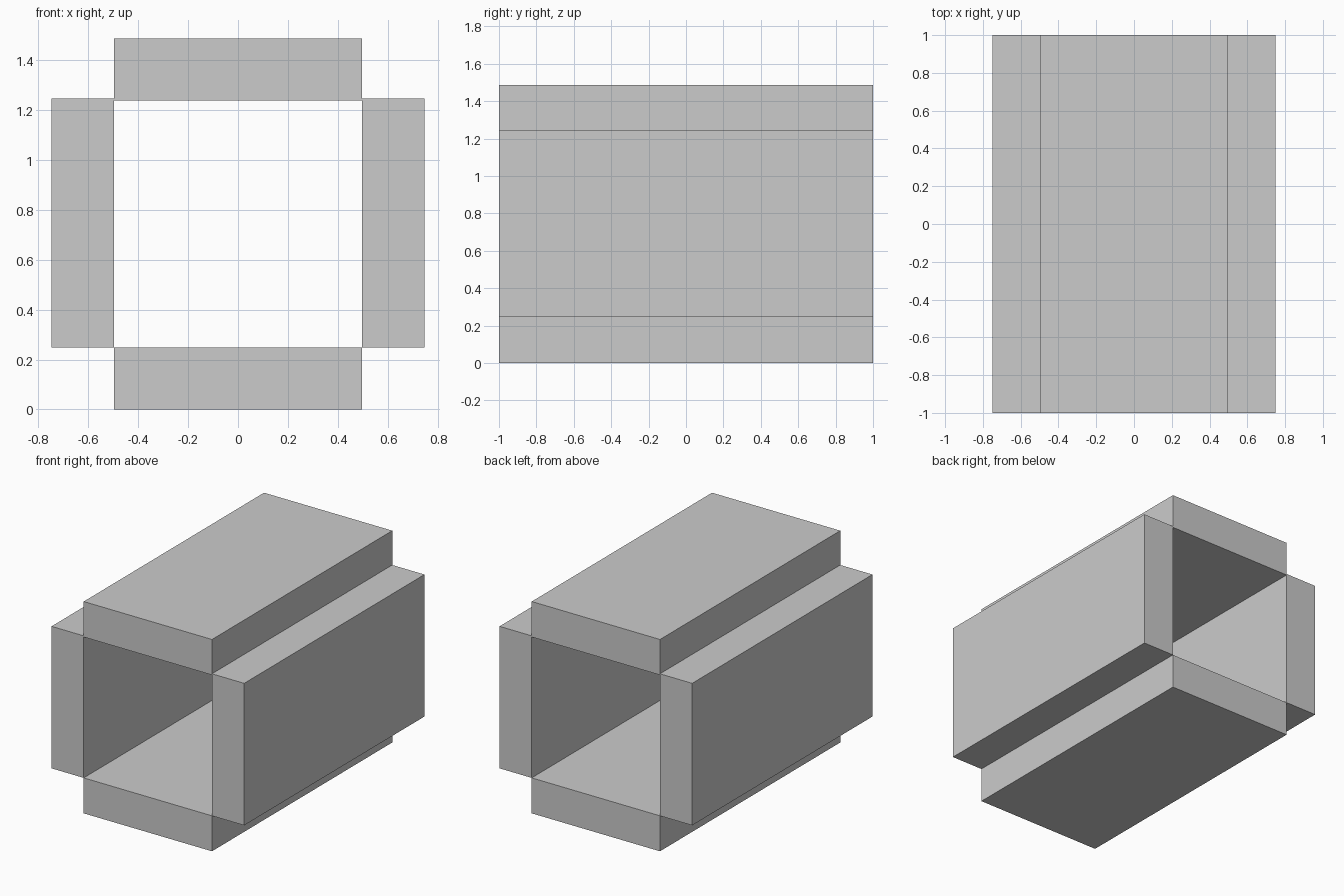
import bpy

if "Cube" in bpy.data.objects:
    bpy.data.objects.remove(bpy.data.objects["Cube"])


def box(name, x, y, z):
    """Axis-aligned box from (min, max) pairs."""
    bpy.ops.mesh.primitive_cube_add(size=1, location=[sum(r) / 2 for r in (x, y, z)])
    ob = bpy.context.object
    ob.name = name
    ob.scale = [r[1] - r[0] for r in (x, y, z)]
    bpy.ops.object.transform_apply(location=False, rotation=False, scale=True)
    return ob


LENGTH = (-1, 1)
INNER, OUTER = 0.498, 0.748

# Floor and roof slabs
box("floor_slab", (-INNER, INNER), LENGTH, (0, 0.249))
box("roof_slab", (-INNER, INNER), LENGTH, (1.238, 1.487))

# Side walls
box("left_wall", (-OUTER, -INNER), LENGTH, (0.249, 1.246))
box("right_wall", (INNER, OUTER), LENGTH, (0.249, 1.246))
